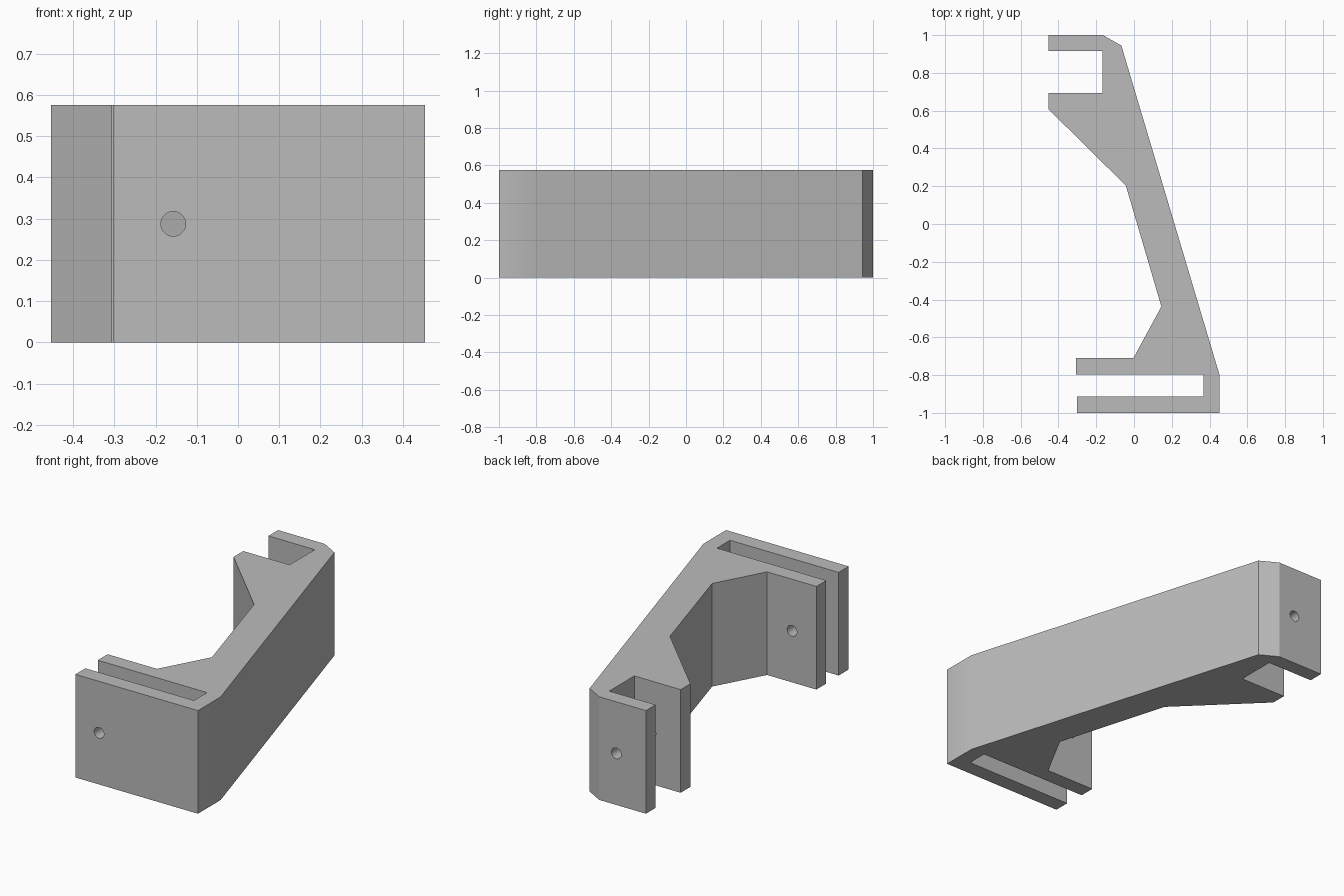
import bpy
import bmesh
import math
from mathutils import Matrix

HEIGHT = 0.575

cube = bpy.data.objects.get("Cube")
if cube:
    bpy.data.objects.remove(cube, do_unlink=True)

grey = bpy.data.materials.new("light_grey")
grey.use_nodes = True
colour = (0.5, 0.5, 0.5, 1)
grey.diffuse_color = colour
grey.node_tree.nodes["Principled BSDF"].inputs["Base Color"].default_value = colour


def add_object(name, bm):
    bmesh.ops.recalc_face_normals(bm, faces=bm.faces)
    mesh = bpy.data.meshes.new(name)
    bm.to_mesh(mesh)
    bm.free()
    mesh.materials.append(grey)
    obj = bpy.data.objects.new(name, mesh)
    bpy.context.collection.objects.link(obj)
    return obj


def extrude_profile(name, points, height):
    bm = bmesh.new()
    face = bm.faces.new([bm.verts.new((x, y, 0)) for x, y in points])
    top = bmesh.ops.extrude_face_region(bm, geom=[face])
    verts = [v for v in top["geom"] if isinstance(v, bmesh.types.BMVert)]
    bmesh.ops.translate(bm, verts=verts, vec=(0, 0, height))
    return add_object(name, bm)


def hole_cutter(name, x, y, length, radius=0.03):
    bm = bmesh.new()
    place = Matrix.Translation((x, y, HEIGHT / 2)) @ Matrix.Rotation(math.pi / 2, 4, "X")
    bmesh.ops.create_cone(bm, cap_ends=True, segments=32, radius1=radius,
                          radius2=radius, depth=length, matrix=place)
    return add_object(name, bm)


# Bracket outline: back clamp, slanted outer wall, front clamp, inner wall
outline = [
    (-0.453, 1), (-0.165, 1), (-0.067, 0.945),
    (0.453, -0.8), (0.453, -1),
    (-0.303, -1), (-0.303, -0.912), (0.367, -0.912), (0.367, -0.797),
    (-0.307, -0.797), (-0.307, -0.71), (-0.003, -0.71),
    (0.145, -0.437), (-0.043, 0.203),
    (-0.453, 0.608), (-0.453, 0.694), (-0.167, 0.694), (-0.167, 0.915),
    (-0.453, 0.915),
]
bracket = extrude_profile("clamp_bracket", outline, HEIGHT)

# Screw holes through the jaws of both clamps
cutters = [hole_cutter("front_hole_cutter", -0.157, -0.85, 0.5),
           hole_cutter("back_hole_cutter", -0.27, 0.75, 0.8)]

bpy.ops.object.select_all(action="DESELECT")
bracket.select_set(True)
bpy.context.view_layer.objects.active = bracket
for cutter in cutters:
    mod = bracket.modifiers.new("screw_hole", "BOOLEAN")
    mod.operation = "DIFFERENCE"
    mod.solver = "EXACT"
    mod.object = cutter
    bpy.ops.object.modifier_apply(modifier=mod.name)
    bpy.data.objects.remove(cutter, do_unlink=True)

# Soft bend at the front outer corner, crisp edges elsewhere
bpy.ops.object.shade_smooth_by_angle(angle=math.radians(20))
weighted = bracket.modifiers.new("weighted_normals", "WEIGHTED_NORMAL")
weighted.keep_sharp = True
